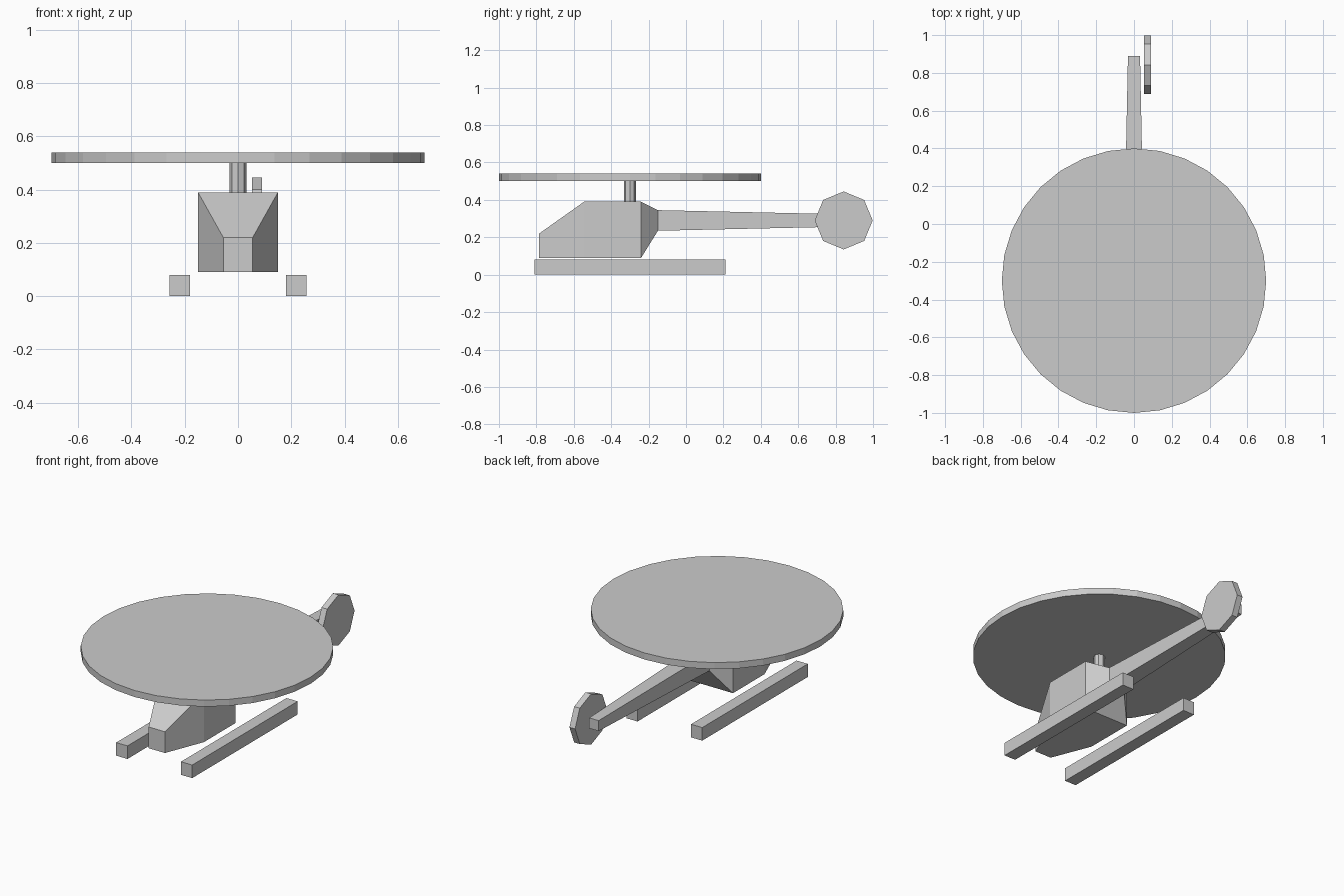
import bpy, bmesh
from math import cos, sin, tau

if "Cube" in bpy.data.objects:
    bpy.data.objects.remove(bpy.data.objects["Cube"])


def make_object(name, bm):
    bmesh.ops.recalc_face_normals(bm, faces=bm.faces)
    mesh = bpy.data.meshes.new(name)
    bm.to_mesh(mesh)
    bm.free()
    obj = bpy.data.objects.new(name, mesh)
    bpy.context.collection.objects.link(obj)
    return obj


def loft(name, rings):
    """Skin a list of matching point rings and cap both ends."""
    bm = bmesh.new()
    rings = [[bm.verts.new(p) for p in ring] for ring in rings]
    n = len(rings[0])
    for a, b in zip(rings, rings[1:]):
        for i in range(n):
            j = (i + 1) % n
            bm.faces.new((a[i], a[j], b[j], b[i]))
    bm.faces.new(rings[0])
    bm.faces.new(rings[-1])
    return make_object(name, bm)


def section(y, half_width, bottom, top, x=0):
    """Rectangular cross-section at a given y."""
    l, r = x - half_width, x + half_width
    return [(l, y, bottom), (r, y, bottom), (r, y, top), (l, y, top)]


def disc_z(name, sides, radius, y, z0, z1):
    return loft(name, [[(radius * cos(tau * i / sides), y + radius * sin(tau * i / sides), z)
                        for i in range(sides)] for z in (z0, z1)])


def disc_x(name, sides, radius, y, z, x0, x1):
    return loft(name, [[(x, y + radius * cos(tau * i / sides), z + radius * sin(tau * i / sides))
                        for i in range(sides)] for x in (x0, x1)])


# Cabin tapering into the tail boom
loft("fuselage", [
    section(-0.785, 0.055, 0.09, 0.22),
    section(-0.545, 0.15, 0.09, 0.39),
    section(-0.24, 0.15, 0.09, 0.39),
    section(-0.15, 0.053, 0.235, 0.345),
    section(0.89, 0.032, 0.258, 0.322),
])

# Main rotor on its mast
disc_z("rotor_mast", 8, 0.032, -0.3, 0.39, 0.50)
disc_z("main_rotor", 32, 0.70, -0.3, 0.50, 0.54)

# Tail rotor beside the boom
disc_x("tail_rotor", 8, 0.155, 0.843, 0.29, 0.052, 0.09)

# Landing skids
for side, x in (("left", -0.219), ("right", 0.219)):
    loft(side + "_skid", [section(y, 0.038, 0, 0.08, x) for y in (-0.81, 0.21)])
